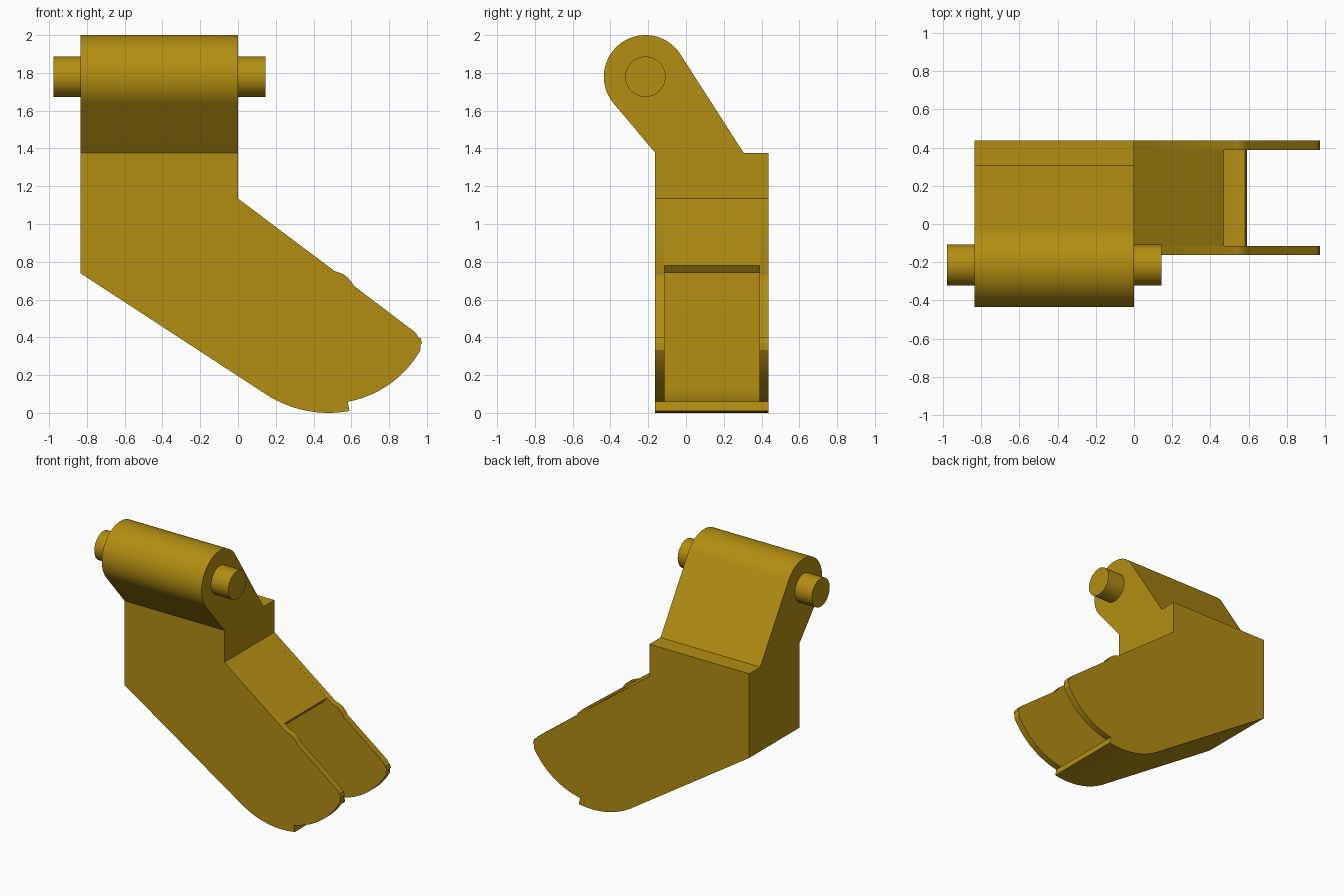
import bpy, bmesh, math

if "Cube" in bpy.data.objects:
    bpy.data.objects.remove(bpy.data.objects["Cube"], do_unlink=True)

gold = bpy.data.materials.new("gold")
gold.use_nodes = True
COLOR = (0.45, 0.27, 0.006, 1)
gold.diffuse_color = COLOR
gold.node_tree.nodes["Principled BSDF"].inputs["Base Color"].default_value = COLOR


def arc(cx, cy, r, a0, a1, n):
    """Points along a circle between two angles in degrees."""
    angles = [math.radians(a0 + (a1 - a0) * i / n) for i in range(n + 1)]
    return [(cx + r * math.cos(a), cy + r * math.sin(a)) for a in angles]


def prism(name, outline, axis, lo, hi):
    """Extrude a closed outline (xz for axis y, yz for axis x) from lo to hi."""
    def place(p, d):
        return (p[0], d, p[1]) if axis == "y" else (d, p[0], p[1])
    bm = bmesh.new()
    face = bm.faces.new([bm.verts.new(place(p, lo)) for p in outline])
    res = bmesh.ops.extrude_face_region(bm, geom=[face], use_keep_orig=True)
    for v in res["geom"]:
        if isinstance(v, bmesh.types.BMVert):
            v.co["xyz".index(axis)] = hi
    bmesh.ops.recalc_face_normals(bm, faces=bm.faces)
    mesh = bpy.data.meshes.new(name)
    bm.to_mesh(mesh)
    bm.free()
    mesh.materials.append(gold)
    obj = bpy.data.objects.new(name, mesh)
    bpy.context.collection.objects.link(obj)
    bpy.ops.object.select_all(action="DESELECT")
    obj.select_set(True)
    bpy.context.view_layer.objects.active = obj
    bpy.ops.object.shade_smooth_by_angle(angle=math.radians(30))
    return obj


LEFT, TOP = -0.835, 1.377
FRONT, BACK, WALL = -0.163, 0.437, 0.049
ROUND = (0.48, 0.61)                      # centre of the curved toe
back_edge = [(0, 1.135), (0, TOP), (LEFT, TOP), (LEFT, 0.74)]
bottom = arc(*ROUND, 0.61, -122.8, -79.6, 16)

# Side cheeks: full silhouette with bump, rounded tip and toe step
tip = [(0.965, 0.4), (0.974, 0.37)]
bump = [(0.612, 0.674), (0.6, 0.695), (0.58, 0.717), (0.555, 0.736),
        (0.53, 0.745), (0.512, 0.75)]
cheek = (back_edge + bottom + arc(*ROUND, 0.56, -79.6, -29.5, 18)
         + tip + [(0.94, 0.425)] + bump)
prism("front_cheek", cheek, "y", FRONT, FRONT + WALL)
prism("back_cheek", cheek, "y", BACK - WALL, BACK)

# Hollow housing between the cheeks, open towards the tip
inside = (arc(*ROUND, 0.56, -79.6, -122.8, 16)
          + [(LEFT + 0.05, 0.77), (LEFT + 0.05, TOP - 0.05),
             (-0.05, TOP - 0.05), (-0.05, 1.11), (0.44, 0.741)])
prism("housing", back_edge + bottom + inside + [(0.47, 0.781)],
      "y", FRONT + WALL, BACK - WALL)

# Leaning hinge arm with a rounded head
PIVOT = (-0.215, 1.78)
arm = arc(*PIVOT, 0.22, 31.6, 221, 40) + [(FRONT, TOP), (0.305, TOP)]
prism("hinge_arm", arm, "x", LEFT, 0)

# Pin through the head
prism("hinge_pin", arc(*PIVOT, 0.107, 0, 352.5, 47), "x", -0.977, 0.145)
